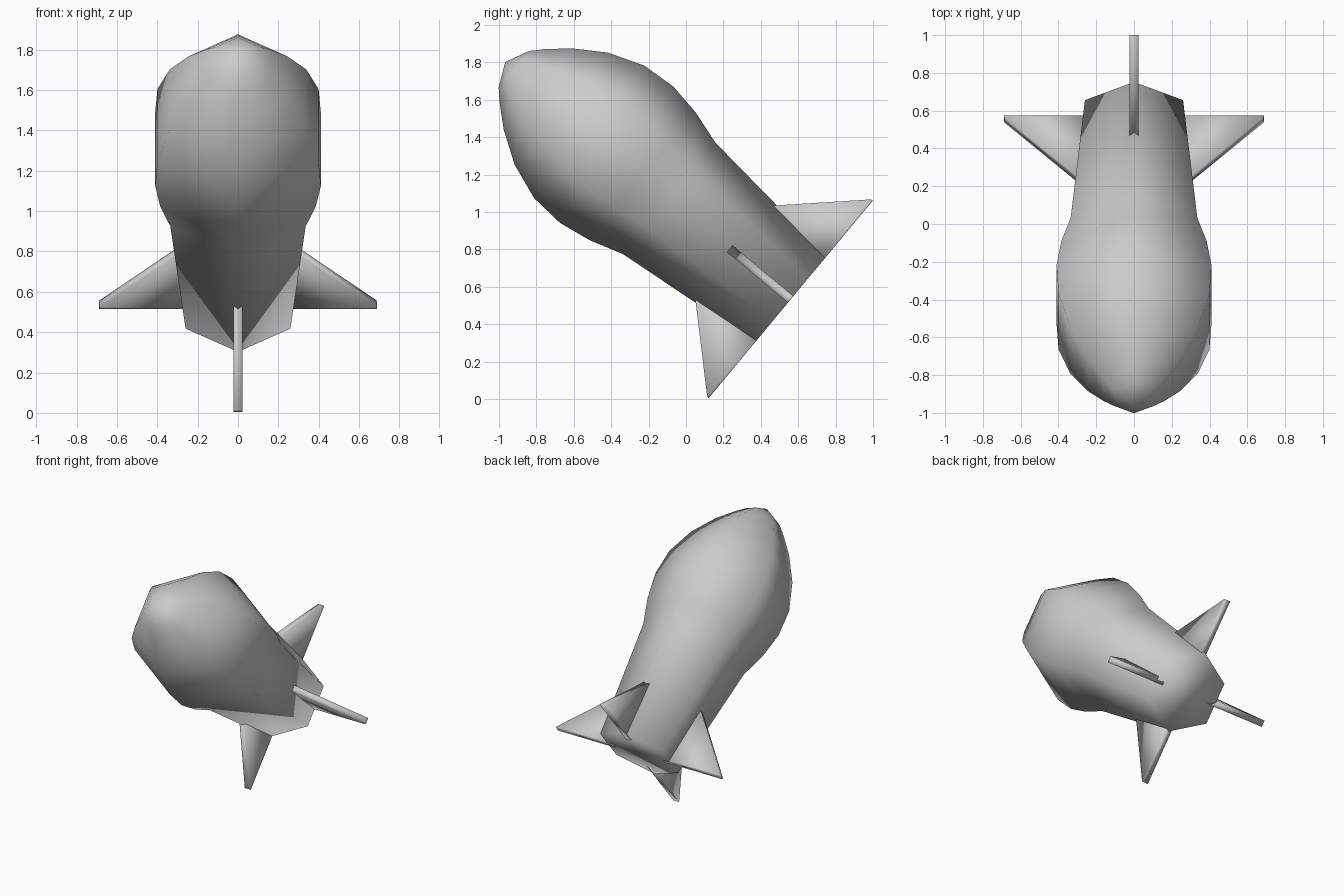
import bpy, bmesh, math
from mathutils import Matrix, Vector

cube = bpy.data.objects.get("Cube")
if cube:
    bpy.data.objects.remove(cube, do_unlink=True)

# Single grey metal
grey = bpy.data.materials.new("grey_metal")
grey.use_nodes = True
COLOUR = (0.6, 0.6, 0.6, 1)
grey.diffuse_color = COLOUR
grey.node_tree.nodes["Principled BSDF"].inputs["Base Color"].default_value = COLOUR

# Local frame: x sideways, y towards the upper fin, z along the axis to the nose
TAIL = Vector((0, 0.56, 0.533))
UP = Vector((0, 0.639, 0.769)).normalized()
AXIS = Vector((1, 0, 0)).cross(UP)
FRAME = Matrix.Translation(TAIL) @ Matrix(((1, 0, 0), UP, AXIS)).transposed().to_4x4()


def finish(bm, name, matrix):
    bmesh.ops.recalc_face_normals(bm, faces=bm.faces)
    bm.transform(matrix)
    mesh = bpy.data.meshes.new(name)
    bm.to_mesh(mesh)
    bm.free()
    mesh.materials.append(grey)
    mesh.shade_smooth()
    obj = bpy.data.objects.new(name, mesh)
    bpy.context.collection.objects.link(obj)
    return obj


# Hexagonal body: (distance from tail, corner radius)
PROFILE = [(0, 0.30), (0.845, 0.387), (1.03, 0.444), (1.21, 0.474), (1.40, 0.461),
           (1.595, 0.39), (1.76, 0.283), (1.87, 0.185), (1.925, 0.127)]
TIP = 1.985
SIDES = 6
bm = bmesh.new()
rings = []
for a, r in PROFILE:
    angles = [math.pi / 2 + math.tau * i / SIDES for i in range(SIDES)]
    rings.append([bm.verts.new((r * math.cos(t), r * math.sin(t), a)) for t in angles])
for low, high in zip(rings, rings[1:]):
    for i in range(SIDES):
        j = (i + 1) % SIDES
        bm.faces.new((low[i], low[j], high[j], high[i]))
tip = bm.verts.new((0, 0, TIP))
for i in range(SIDES):
    bm.faces.new((rings[-1][i], rings[-1][(i + 1) % SIDES], tip))
bm.faces.new(rings[0])
finish(bm, "body", FRAME)

# Four triangular tail fins: (distance from axis, distance from tail)
FIN = [(0.2, 0.0), (0.688, 0.0), (0.685, 0.012), (0.2, 0.526)]
HALF = 0.023
for k, name in enumerate(("upper_fin", "right_fin", "lower_fin", "left_fin")):
    bm = bmesh.new()
    sides = [[bm.verts.new((x, v, a)) for v, a in FIN] for x in (-HALF, HALF)]
    bm.faces.new(sides[0])
    bm.faces.new(sides[1])
    for i in range(4):
        j = (i + 1) % 4
        bm.faces.new((sides[0][i], sides[0][j], sides[1][j], sides[1][i]))
    finish(bm, name, FRAME @ Matrix.Rotation(k * math.pi / 2, 4, "Z"))
